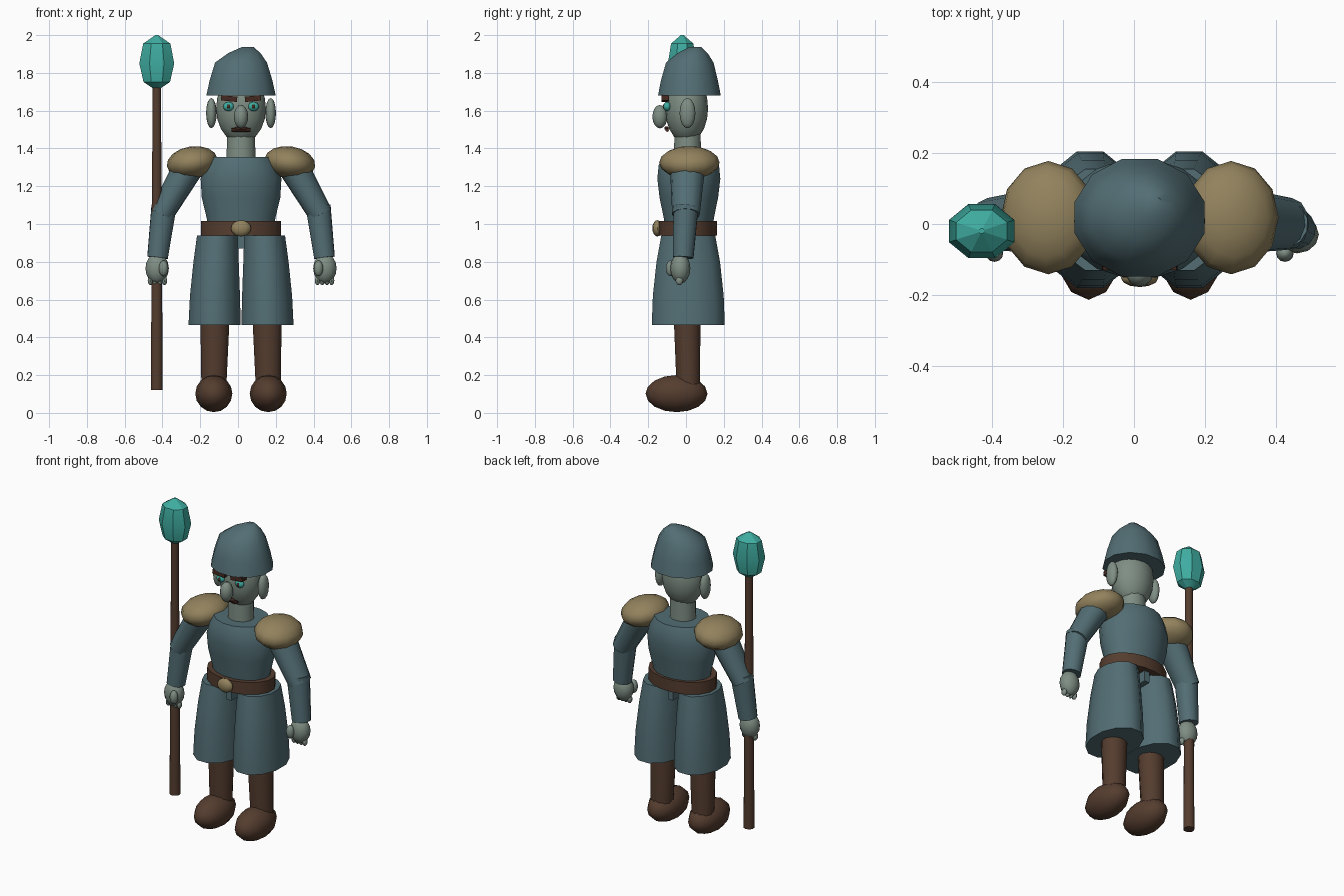
import bpy, bmesh, math
from mathutils import Matrix, Vector

old = bpy.data.objects.get("Cube")
if old:
    bpy.data.objects.remove(old, do_unlink=True)

CX = 0.016  # body midline


def material(name, rgb):
    m = bpy.data.materials.new(name)
    m.use_nodes = True
    m.diffuse_color = (*rgb, 1)
    m.node_tree.nodes["Principled BSDF"].inputs["Base Color"].default_value = (*rgb, 1)
    return m


CLOTH = material("slate_cloth", (0.085, 0.155, 0.175))
SKIN = material("grey_skin", (0.21, 0.27, 0.23))
GOLD = material("dull_gold", (0.29, 0.225, 0.11))
LEATHER = material("brown_leather", (0.09, 0.046, 0.028))
HAIR = material("dark_hair", (0.06, 0.022, 0.014))
GEM = material("teal_gem", (0.05, 0.42, 0.36))


def finish(name, bm, mat, angle=40):
    bmesh.ops.recalc_face_normals(bm, faces=bm.faces)
    mesh = bpy.data.meshes.new(name)
    bm.to_mesh(mesh)
    bm.free()
    mesh.materials.append(mat)
    ob = bpy.data.objects.new(name, mesh)
    bpy.context.collection.objects.link(ob)
    bpy.ops.object.select_all(action="DESELECT")
    ob.select_set(True)
    bpy.context.view_layer.objects.active = ob
    bpy.ops.object.shade_smooth_by_angle(angle=math.radians(angle))
    return ob


def place(centre, turn=0):
    x, y, z = centre
    return Matrix.Translation((x + CX, y, z)) @ Matrix.Rotation(turn, 4, "Y")


def ball(name, centre, radii, mat, turn=0, seg=12, rings=8):
    bm = bmesh.new()
    bmesh.ops.create_uvsphere(bm, u_segments=seg, v_segments=rings, radius=1)
    bm.transform(place(centre, turn) @ Matrix.Diagonal((*radii, 1)))
    return finish(name, bm, mat, 50)


def box(name, centre, size, mat, turn=0):
    bm = bmesh.new()
    bmesh.ops.create_cube(bm, size=1)
    bm.transform(place(centre, turn) @ Matrix.Diagonal((*size, 1)))
    return finish(name, bm, mat)


def loft(name, rings, mat, seg=12, angle=40):
    """Capped skin over level ellipses given as (x, y, z, rx, ry)."""
    bm = bmesh.new()
    loops = []
    for x, y, z, rx, ry in rings:
        loops.append([bm.verts.new((CX + x + rx * math.cos(a), y + ry * math.sin(a), z))
                      for a in (math.tau * (i + 0.5) / seg for i in range(seg))])
    for lo, hi in zip(loops, loops[1:]):
        for i in range(seg):
            j = (i + 1) % seg
            bm.faces.new((lo[i], lo[j], hi[j], hi[i]))
    bm.faces.new(loops[0])
    bm.faces.new(loops[-1])
    return finish(name, bm, mat, angle)


def limb(name, a, b, ra, rb, depth, mat, seg=12):
    """Tapered tube from a to b; depth scales its front-to-back radius."""
    a, b = Vector(a), Vector(b)
    d = b - a
    bm = bmesh.new()
    bmesh.ops.create_cone(bm, cap_ends=True, segments=seg, radius1=ra, radius2=rb, depth=d.length)
    bm.transform(place((a + b) / 2) @ Vector((0, 0, 1)).rotation_difference(d).to_matrix().to_4x4()
                 @ Matrix.Diagonal((1, depth, 1, 1)))
    return finish(name, bm, mat)


# Torso, belt and buckle
loft("torso", [(0, 0.015, 0.95, 0.178, 0.128), (0, 0.015, 1.03, 0.185, 0.135),
               (0, 0.015, 1.14, 0.212, 0.158), (0, 0.015, 1.24, 0.218, 0.17),
               (0, 0.015, 1.31, 0.195, 0.163), (0, 0.015, 1.355, 0.168, 0.145)], CLOTH, 16)
loft("belt", [(0, 0.01, 0.938, 0.216, 0.156), (0, 0.01, 1.015, 0.216, 0.156)], LEATHER, 16)
ball("buckle", (0, -0.152, 0.977), (0.053, 0.026, 0.043), GOLD)
box("coat_seam", (0, 0.01, 0.91), (0.036, 0.25, 0.08), CLOTH)

# Head and neck
loft("neck", [(0, 0.008, 1.33, 0.08, 0.074), (0, 0.008, 1.48, 0.076, 0.072)], SKIN)
ball("head", (0, 0.003, 1.612), (0.132, 0.114, 0.184), SKIN, seg=16, rings=10)
ball("nose", (0, -0.138, 1.568), (0.038, 0.04, 0.062), SKIN)
loft("hat", [(0, 0.018, 1.68, 0.19, 0.172), (0, 0.018, 1.76, 0.172, 0.156),
             (0, 0.02, 1.855, 0.142, 0.13), (0.018, 0.035, 1.905, 0.088, 0.082),
             (0.036, 0.05, 1.938, 0.03, 0.03)], CLOTH, 12, 45)
limb("mouth", (-0.05, -0.1, 1.498), (0.05, -0.1, 1.498), 0.01, 0.01, 1, HAIR, 8)
ball("upper_lip", (0, -0.103, 1.507), (0.035, 0.012, 0.01), HAIR)

for side, s in (("left", 1), ("right", -1)):
    # Face
    ball(side + "_ear", (s * 0.157, 0.008, 1.587), (0.028, 0.042, 0.08), SKIN)
    ball(side + "_eye", (s * 0.066, -0.1, 1.622), (0.029, 0.02, 0.024), GEM)
    ball(side + "_pupil", (s * 0.066, -0.117, 1.622), (0.009, 0.006, 0.012), HAIR, seg=8, rings=6)
    box(side + "_brow", (s * 0.063, -0.11, 1.664), (0.085, 0.04, 0.028), HAIR, s * -0.1)

    # Arm
    ball(side + "_shoulder_pad", (s * 0.258, 0.018, 1.325), (0.136, 0.16, 0.086), GOLD, s * 0.15)
    limb(side + "_upper_arm", (s * 0.25, 0.01, 1.35), (s * 0.422, 0, 1.05), 0.085, 0.064, 1.15, CLOTH)
    limb(side + "_forearm", (s * 0.408, 0, 1.095), (s * 0.442, -0.015, 0.822), 0.068, 0.056, 1.0, CLOTH)
    ball(side + "_hand", (s * 0.444, -0.03, 0.765), (0.062, 0.053, 0.08), SKIN)
    ball(side + "_thumb", (s * 0.41, -0.082, 0.765), (0.025, 0.025, 0.042), SKIN)
    for i in range(4):
        ball(f"{side}_finger_{i + 1}", (s * (0.405 + i * 0.025), -0.035, 0.7),
             (0.014, 0.02, 0.024), SKIN, seg=8, rings=6)

    # Coat skirt, leg and shoe
    loft(side + "_skirt", [(s * 0.14, 0.012, 0.465, 0.143, 0.2), (s * 0.138, 0.012, 0.62, 0.137, 0.194),
                           (s * 0.132, 0.012, 0.8, 0.124, 0.174),
                           (s * 0.125, 0.012, 0.938, 0.112, 0.148)], CLOTH)
    loft(side + "_boot_leg", [(s * 0.144, 0.012, 0.13, 0.068, 0.064),
                              (s * 0.138, 0.006, 0.5, 0.08, 0.073)], LEATHER)
    ball(side + "_shoe", (s * 0.144, -0.05, 0.102), (0.098, 0.164, 0.098), LEATHER, seg=12, rings=8)

# Staff with faceted gem
STAFF_X = -0.446
loft("staff", [(STAFF_X, -0.02, 0.12, 0.033, 0.033), (STAFF_X, -0.02, 1.74, 0.023, 0.023)], LEATHER, 10)
loft("staff_gem", [(STAFF_X, -0.02, 1.71, 0.008, 0.008), (STAFF_X, -0.02, 1.752, 0.076, 0.062),
                   (STAFF_X, -0.02, 1.85, 0.1, 0.082), (STAFF_X, -0.02, 1.955, 0.078, 0.064),
                   (STAFF_X, -0.02, 2.0, 0.008, 0.008)], GEM, 8, 25)
